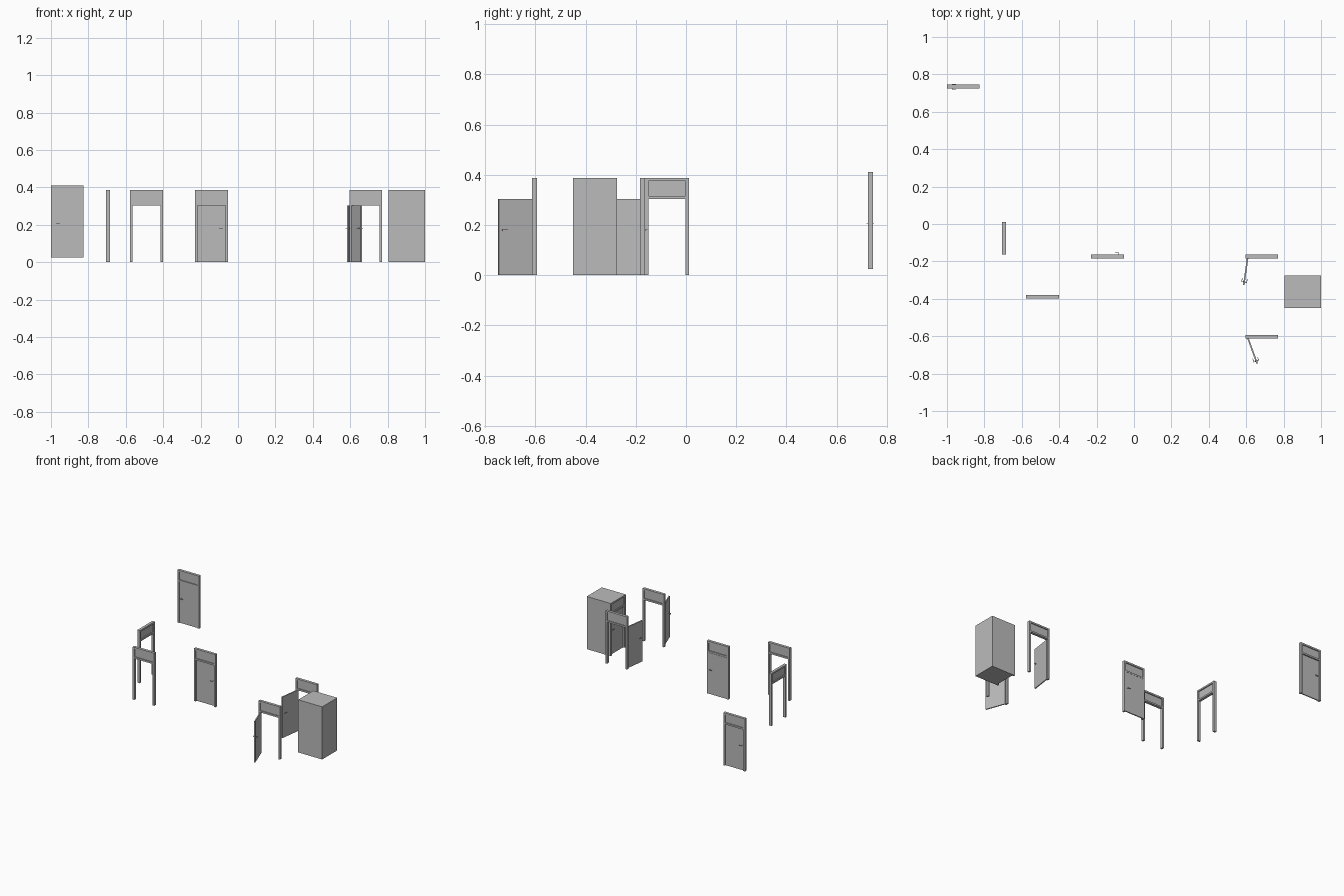
import bpy
import bmesh
from math import radians
from mathutils import Matrix, Vector

cube = bpy.data.objects.get("Cube")
if cube:
    bpy.data.objects.remove(cube, do_unlink=True)

grey = bpy.data.materials.new("plain grey")
grey.use_nodes = True
grey.diffuse_color = (0.5, 0.5, 0.5, 1)
grey.node_tree.nodes["Principled BSDF"].inputs["Base Color"].default_value = (0.5, 0.5, 0.5, 1)

# Shared door dimensions
W, H, D = 0.175, 0.387, 0.02
JAMB, HEAD = 0.013, 0.304
LEAF_W, LEAF_T = W - 2 * JAMB, 0.008


def box(bm, lo, hi):
    lo, hi = Vector(lo), Vector(hi)
    size = hi - lo
    matrix = Matrix.Translation((lo + hi) / 2) @ Matrix.Diagonal((*size, 1))
    bmesh.ops.create_cube(bm, size=1, matrix=matrix)


def rod(bm, centre, radius, length):
    matrix = Matrix.Translation(centre) @ Matrix.Rotation(radians(90), 4, "X")
    bmesh.ops.create_cone(bm, cap_ends=True, segments=12, radius1=radius,
                          radius2=radius, depth=length, matrix=matrix)


def finish(bm, name, matrix=Matrix()):
    bmesh.ops.recalc_face_normals(bm, faces=bm.faces)
    mesh = bpy.data.meshes.new(name)
    bm.to_mesh(mesh)
    bm.free()
    mesh.materials.append(grey)
    obj = bpy.data.objects.new(name, mesh)
    obj.matrix_world = matrix
    bpy.context.collection.objects.link(obj)


def frame(name, place):
    h = D / 2
    bm = bmesh.new()
    # Jambs, top rail and transom rail
    for x in (0, W - JAMB):
        box(bm, (x, -h, 0), (x + JAMB, h, H))
    for z0, z1 in ((HEAD, HEAD + 0.012), (H - 0.012, H)):
        box(bm, (JAMB, -h, z0), (W - JAMB, h, z1))
    # Recessed transom panel
    box(bm, (JAMB, -0.003, HEAD + 0.012), (W - JAMB, 0.003, H - 0.012))
    finish(bm, name + "_frame", place)


def leaf(name, place, offset, angle):
    # Leaf runs along +x from its hinge
    hinge = place @ Matrix.Translation((JAMB, offset, 0)) @ Matrix.Rotation(radians(angle), 4, "Z")
    t = LEAF_T / 2
    bm = bmesh.new()
    box(bm, (0, -t, 0.001), (LEAF_W, t, HEAD - 0.001))
    finish(bm, name + "_leaf", hinge)
    # Lever handles on both sides
    bm = bmesh.new()
    x, z = LEAF_W - 0.015, 0.181
    for s in (-1, 1):
        rod(bm, (x, s * (t + 0.001), z), 0.004, 0.002)
        rod(bm, (x, s * (t + 0.005), z), 0.0018, 0.01)
        y0, y1 = sorted((s * (t + 0.008), s * (t + 0.011)))
        box(bm, (x - 0.019, y0, z - 0.0018), (x + 0.002, y1, z + 0.0018))
    finish(bm, name + "_handle", hinge)


# name, start corner, turn, leaf offset and leaf angle (None = no leaf)
doors = [
    ("raised_door", (-0.825, 0.735, 0.024), 180, 0.002, 0),
    ("side_doorway", (-0.695, -0.163, 0), 90, None, 0),
    ("open_doorway", (-0.577, -0.389, 0), 0, None, 0),
    ("closed_door", (-0.229, -0.174, 0), 0, 0.006, 0),
    ("back_ajar_door", (0.595, -0.174, 0), 0, -0.004, -98),
    ("front_ajar_door", (0.595, -0.603, 0), 0, -0.004, -70),
    ("cabin_door", (0.815, -0.45, 0), 90, -0.006, 0),
]
for name, corner, turn, offset, angle in doors:
    place = Matrix.Translation(corner) @ Matrix.Rotation(radians(turn), 4, "Z")
    frame(name, place)
    if offset is not None:
        leaf(name, place, offset, angle)

# Solid cabin behind its door
bm = bmesh.new()
box(bm, (0.825, -0.45, 0), (1, -0.275, H))
finish(bm, "cabin_body")
